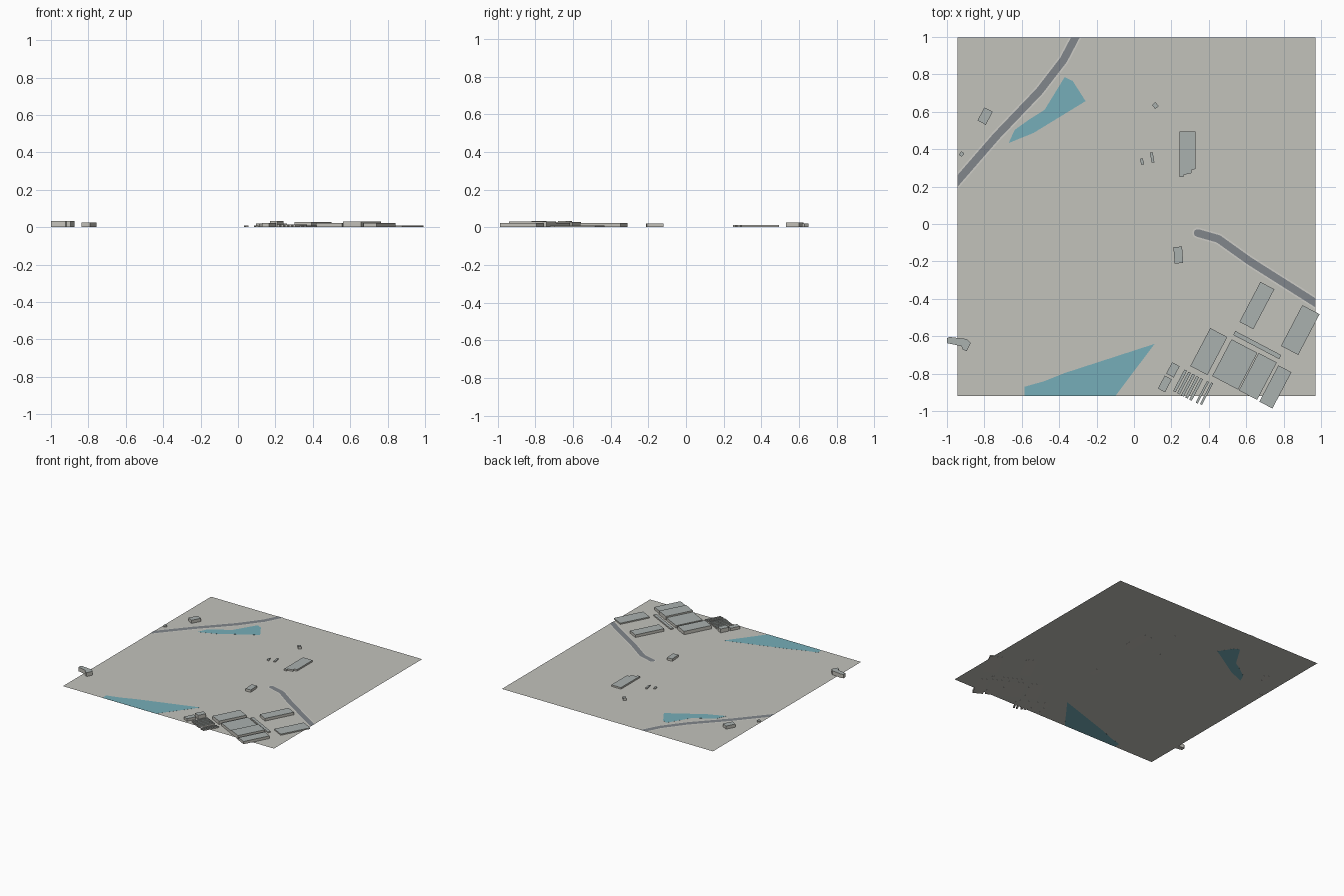
import bpy, bmesh
from math import radians, sin, cos
from mathutils import Vector, Matrix

if "Cube" in bpy.data.objects:
    bpy.data.objects.remove(bpy.data.objects["Cube"])

X0, X1, Y0, Y1 = -0.943, 0.97, -0.92, 0.998   # edges of the ground sheet
GROUND_Z = 0.0004


def material(name, rgb):
    m = bpy.data.materials.new(name)
    m.diffuse_color = (*rgb, 1)
    m.use_nodes = True
    m.node_tree.nodes["Principled BSDF"].inputs["Base Color"].default_value = m.diffuse_color
    return m


WATER = material("water_blue", (0.18, 0.42, 0.48))
ASPHALT = material("asphalt", (0.22, 0.24, 0.26))
VERGE = material("pale_verge", (0.62, 0.61, 0.57))
ROOF = material("roof_grey", (0.40, 0.44, 0.43))
GROUND = material("ground_grey", (0.54, 0.54, 0.50))
WALL = material("wall_grey", (0.56, 0.55, 0.50))


def finish(name, bm, *mats):
    me = bpy.data.meshes.new(name)
    bm.to_mesh(me)
    bm.free()
    for m in mats:
        me.materials.append(m)
    ob = bpy.data.objects.new(name, me)
    bpy.context.collection.objects.link(ob)
    return ob


def prism(name, pts, z0, z1, *mats):
    """Extrude an outline; a second material goes on the top face."""
    bm = bmesh.new()
    face = bm.faces.new([bm.verts.new((x, y, z0)) for x, y in pts])
    ext = bmesh.ops.extrude_face_region(bm, geom=[face], use_keep_orig=True)
    new = [v for v in ext["geom"] if isinstance(v, bmesh.types.BMVert)]
    bmesh.ops.translate(bm, verts=new, vec=(0, 0, z1 - z0))
    bmesh.ops.recalc_face_normals(bm, faces=bm.faces[:])
    if len(mats) > 1:
        for f in bm.faces:
            f.material_index = int(f.normal.z > 0.5)
    return finish(name, bm, *mats)


def block(name, x, y, w, d, deg, h):
    rot = Matrix.Rotation(radians(deg), 2)
    pts = [Vector((x, y)) + rot @ Vector((sx * w / 2, sy * d / 2))
           for sx, sy in ((-1, -1), (1, -1), (1, 1), (-1, 1))]
    return prism(name, pts, 0, h, WALL, ROOF)


def ribbon(name, path, width, z, mat, round_start=False):
    """Flat mitred strip along a path, trimmed to the ground sheet."""
    p = [Vector(q) for q in path]
    left, right = [], []
    for i, q in enumerate(p):
        a = (q - p[i - 1]).normalized() if i else (p[1] - q).normalized()
        b = (p[i + 1] - q).normalized() if i < len(p) - 1 else a
        t = (a + b).normalized()
        n = Vector((-t.y, t.x)) * width / 2 / t.dot(a)
        left.append(q + n)
        right.append(q - n)
    bm = bmesh.new()
    lv = [bm.verts.new((*q, z)) for q in left]
    rv = [bm.verts.new((*q, z)) for q in right]
    for i in range(len(p) - 1):
        bm.faces.new((rv[i], rv[i + 1], lv[i + 1], lv[i]))
    if round_start:
        n = left[0] - p[0]
        cap = [bm.verts.new((*(p[0] + Matrix.Rotation(radians(k * 30), 2) @ n), z))
               for k in range(1, 6)]
        bm.faces.new([rv[0], lv[0]] + cap)
    for co, no in (((X0, 0, 0), (-1, 0, 0)), ((X1, 0, 0), (1, 0, 0)),
                   ((0, Y1, 0), (0, 1, 0)), ((0, Y0, 0), (0, -1, 0))):
        bmesh.ops.bisect_plane(bm, geom=bm.verts[:] + bm.edges[:] + bm.faces[:],
                               plane_co=co, plane_no=no, clear_outer=True)
    return finish(name, bm, mat)


# Ground sheet
bm = bmesh.new()
bm.faces.new([bm.verts.new((x, y, GROUND_Z)) for x, y in
              ((X0, Y0), (X1, Y0), (X1, Y1), (X0, Y1))])
finish("ground", bm, GROUND)

# Ponds, thin enough to show on both sides of the ground
prism("north_pond", [(-0.67, 0.433), (-0.638, 0.503), (-0.558, 0.56), (-0.478, 0.61),
                     (-0.371, 0.785), (-0.328, 0.765), (-0.259, 0.657), (-0.537, 0.487)],
      0, 0.0008, WATER)
prism("south_pond", [(-0.585, -0.92), (-0.585, -0.87), (-0.478, -0.84), (-0.371, -0.797),
                     (0.11, -0.641), (-0.1, -0.92)], 0, 0.0008, WATER)

# Roads with pale verges
west = [(-1.0, 0.165), (-0.735, 0.47), (-0.505, 0.711), (-0.377, 0.877), (-0.27, 1.08)]
east = [(0.34, -0.048), (0.452, -0.08), (0.617, -0.198), (1.05, -0.472)]
for name, path, cap in (("west_road", west, False), ("east_road", east, True)):
    ribbon(name + "_verge", path, 0.058, 0.0012, VERGE, cap)
    ribbon(name, path, 0.041, 0.0022, ASPHALT, cap)

# Scattered houses and sheds
houses = [(-0.796, 0.577, 0.05, 0.079, -28, 0.026),
          (-0.922, 0.374, 0.02, 0.023, -40, 0.011),
          (0.114, 0.633, 0.024, 0.028, 40, 0.02),
          (0.043, 0.334, 0.016, 0.033, 15, 0.009),
          (0.097, 0.356, 0.015, 0.055, 10, 0.009),
          (0.237, -0.166, 0.046, 0.088, 4, 0.02)]
for i, h in enumerate(houses):
    block(f"house_{i + 1}", *h)

# Irregular buildings
prism("stepped_hall", [(0.243, 0.25), (0.264, 0.25), (0.264, 0.262), (0.307, 0.272),
                       (0.307, 0.289), (0.33, 0.294), (0.33, 0.495), (0.243, 0.495)],
      0, 0.013, WALL, ROOF)
prism("bent_house", [(-1.0, -0.637), (-0.922, -0.653), (-0.917, -0.67), (-0.895, -0.68),
                     (-0.873, -0.636), (-0.895, -0.615), (-0.985, -0.604), (-1.0, -0.61)],
      0, 0.032, WALL, ROOF)

# Industrial estate, all turned to the same angle
sheds = [(0.657, -0.436, 0.084, 0.241, 0.022), (0.889, -0.567, 0.104, 0.246, 0.01),
         (0.659, -0.647, 0.277, 0.024, 0.01), (0.4, -0.682, 0.103, 0.229, 0.028),
         (0.539, -0.751, 0.156, 0.222, 0.022), (0.662, -0.815, 0.11, 0.226, 0.031),
         (0.756, -0.871, 0.079, 0.219, 0.022), (0.208, -0.78, 0.045, 0.068, 0.032),
         (0.165, -0.855, 0.043, 0.078, 0.022)]
for i, (x, y, w, d, h) in enumerate(sheds):
    block(f"shed_{i + 1}", x, y, w, d, -27.7, h)

# Rows of narrow units
for i in range(5):
    block(f"narrow_unit_{i + 1}", 0.246 + 0.0215 * i, -0.839 - 0.0113 * i,
          0.015, 0.13, -27.7, 0.014)
for i in range(2):
    block(f"narrow_unit_{i + 6}", 0.365 + 0.023 * i, -0.9 - 0.007 * i,
          0.012, 0.13, -27.7, 0.01)
